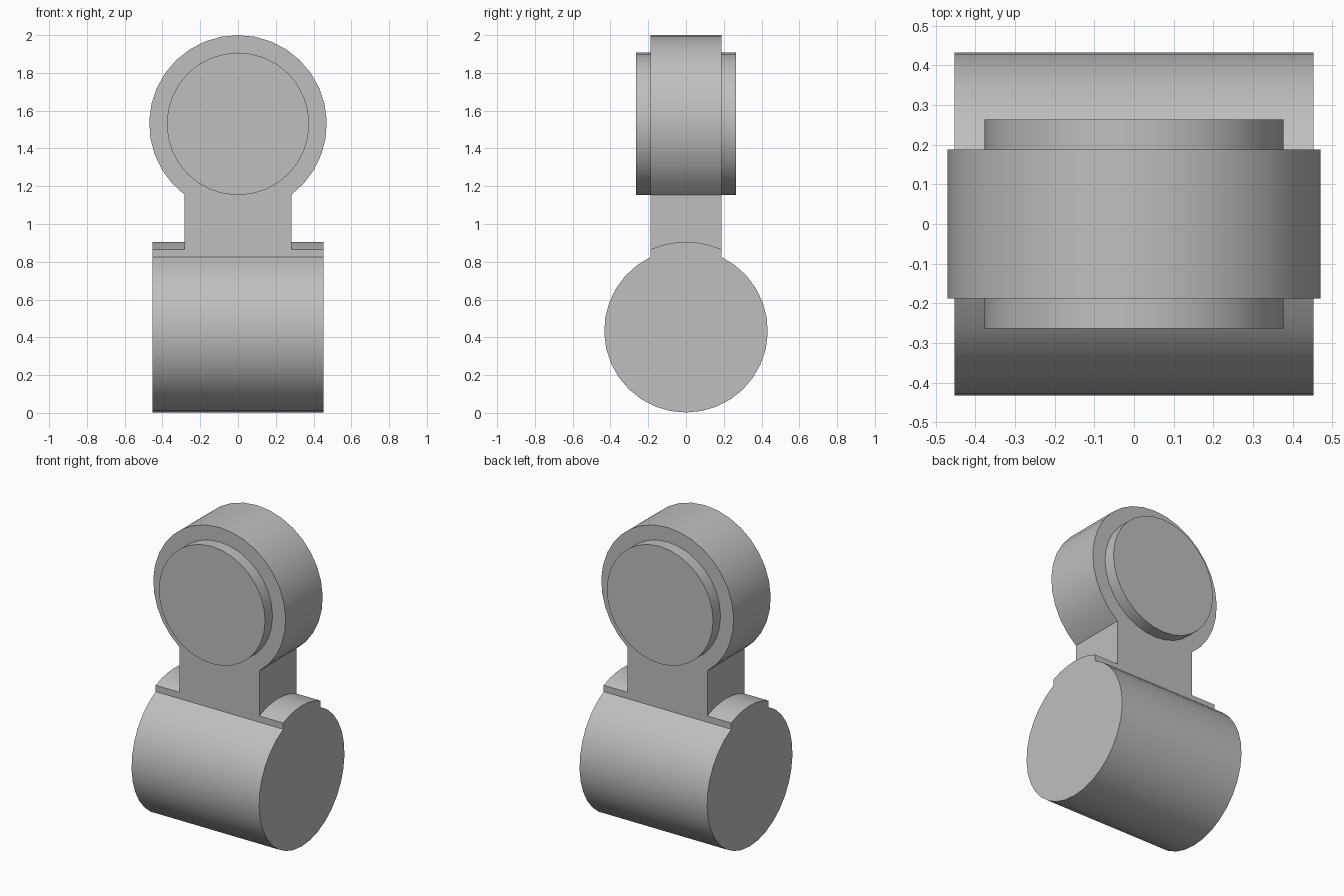
import bpy
import bmesh
from math import sin, cos, asin, pi, radians

cube = bpy.data.objects.get("Cube")
if cube:
    bpy.data.objects.remove(cube)

grey = bpy.data.materials.new("plain grey")
grey.use_nodes = True
colour = (0.52, 0.52, 0.52, 1)
grey.diffuse_color = colour
grey.node_tree.nodes["Principled BSDF"].inputs["Base Color"].default_value = colour


def arc(radius, height, start, end, steps):
    """Points (across, up) on an arc; angles run anticlockwise from the right."""
    angles = [start + (end - start) * i / steps for i in range(steps + 1)]
    return [(radius * cos(a), height + radius * sin(a)) for a in angles]


def extrude_profile(name, profile, half_depth, axis):
    """Solid made from an upright profile, extruded both ways along x or y."""
    bm = bmesh.new()
    if axis == "x":
        verts = [bm.verts.new((-half_depth, u, z)) for u, z in profile]
        move = (2 * half_depth, 0, 0)
    else:
        verts = [bm.verts.new((u, -half_depth, z)) for u, z in profile]
        move = (0, 2 * half_depth, 0)
    face = bm.faces.new(verts)
    result = bmesh.ops.extrude_face_region(bm, geom=[face], use_keep_orig=True)
    moved = [v for v in result["geom"] if isinstance(v, bmesh.types.BMVert)]
    bmesh.ops.translate(bm, verts=moved, vec=move)
    bmesh.ops.recalc_face_normals(bm, faces=bm.faces)
    mesh = bpy.data.meshes.new(name)
    bm.to_mesh(mesh)
    bm.free()
    mesh.materials.append(grey)
    obj = bpy.data.objects.new(name, mesh)
    bpy.context.collection.objects.link(obj)
    bpy.ops.object.select_all(action="DESELECT")
    obj.select_set(True)
    bpy.context.view_layer.objects.active = obj
    bpy.ops.object.shade_smooth_by_angle(angle=radians(30))
    return obj


half_width = 0.188
outer = 0.47
top_z = 1.53
barrel_z = 0.435

# Round head with the neck running down into the barrel
neck = 0.283
open_angle = asin(neck / outer)
head = arc(outer, top_z, open_angle - pi / 2, 1.5 * pi - open_angle, 26)
extrude_profile("head_and_neck", head + [(-neck, 0.6), (neck, 0.6)], half_width, "y")

# Pin disc standing proud of both head faces
extrude_profile("pin_disc", arc(0.377, top_z, 0, 2 * pi, 32)[:-1], 0.264, "y")

# Barrel with a raised saddle strip along its top
barrel = 0.433
gap = asin(half_width / barrel)
rise = asin(half_width / outer)
body = arc(barrel, barrel_z, pi / 2 + gap, 2.5 * pi - gap, 28)
saddle = arc(outer, barrel_z, pi / 2 - rise, pi / 2 + rise, 6)
extrude_profile("barrel_with_saddle", body + saddle, 0.453, "x")
